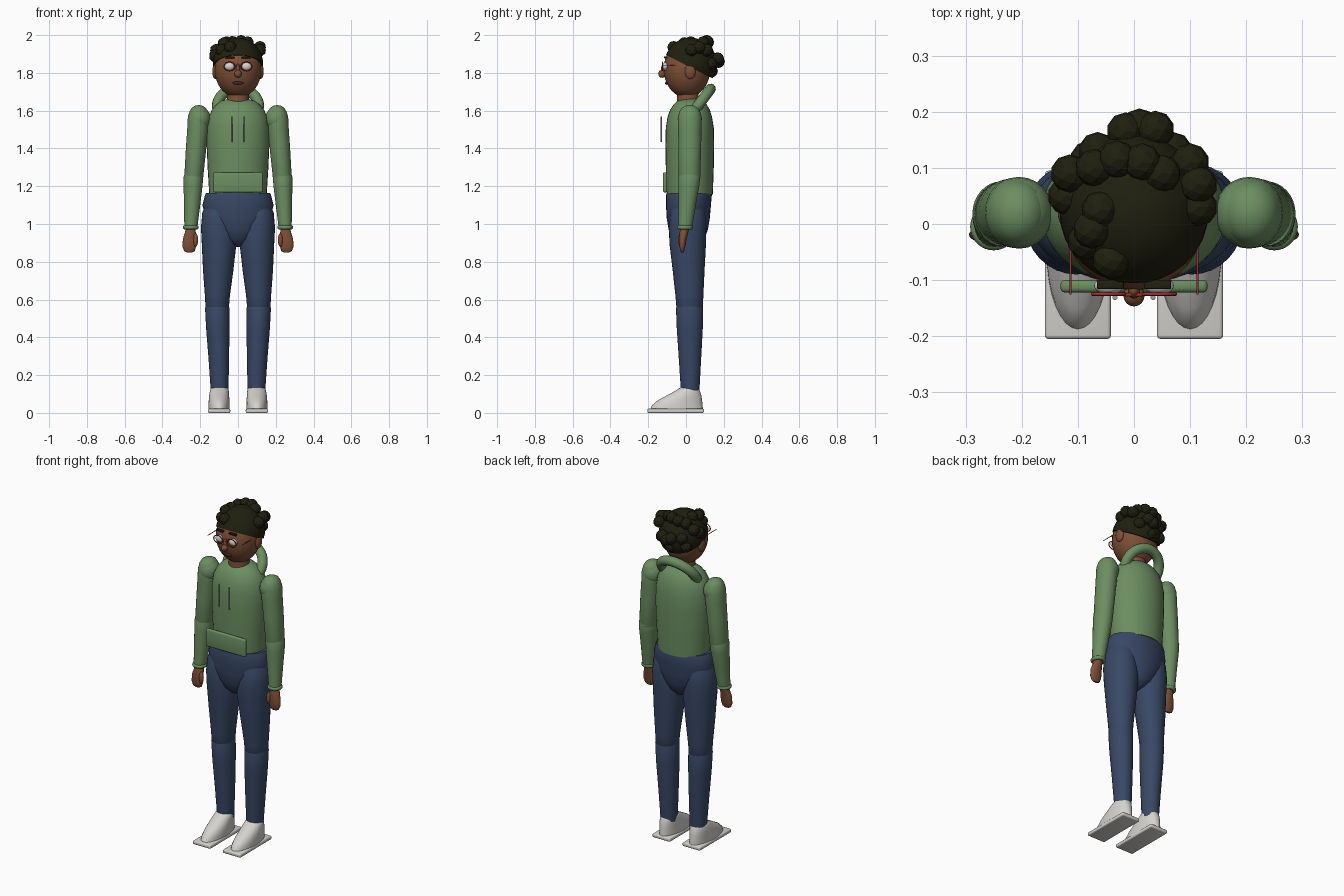
import bpy, bmesh, math
from mathutils import Vector, Matrix


def mat(name, *rgb):
    m = bpy.data.materials.new(name)
    m.diffuse_color = (*rgb, 1)
    return m


GREEN = mat("green_fabric", 0.15, 0.27, 0.12)
DENIM = mat("blue_denim", 0.04, 0.064, 0.13)
SKIN = mat("brown_skin", 0.21, 0.08, 0.038)
HAIR = mat("dark_hair", 0.014, 0.014, 0.005)
WHITE = mat("off_white", 0.66, 0.65, 0.62)
RED = mat("red_frame", 0.36, 0.03, 0.03)
LIP = mat("dark_lip", 0.06, 0.018, 0.014)
GREY = mat("grey_cord", 0.36, 0.36, 0.36)


def finish(name, bm, material, angle=40):
    bmesh.ops.recalc_face_normals(bm, faces=bm.faces)
    me = bpy.data.meshes.new(name)
    bm.to_mesh(me)
    bm.free()
    me.materials.append(material)
    if angle:
        for p in me.polygons:
            p.use_smooth = True
        me.set_sharp_from_angle(angle=math.radians(angle))
    ob = bpy.data.objects.new(name, me)
    bpy.context.collection.objects.link(ob)
    return ob


def loft(name, rings, material, side=1, n=32):
    """Stack of ellipses given as (z, x, y, rx, ry)."""
    bm = bmesh.new()
    loops = []
    for z, x, y, rx, ry in rings:
        loops.append([bm.verts.new((side * x + rx * math.cos(a), y + ry * math.sin(a), z))
                      for a in (2 * math.pi * i / n for i in range(n))])
    for lo, hi in zip(loops, loops[1:]):
        for i in range(n):
            j = (i + 1) % n
            bm.faces.new((lo[i], lo[j], hi[j], hi[i]))
    bm.faces.new(loops[0])
    bm.faces.new(loops[-1])
    return finish(name, bm, material)


def ball(name, loc, radii, material, seg=24):
    bm = bmesh.new()
    bmesh.ops.create_uvsphere(bm, u_segments=seg, v_segments=seg // 2, radius=1,
                              matrix=Matrix.LocRotScale(Vector(loc), None, Vector(radii)))
    return finish(name, bm, material)


def box(name, loc, size, material, bevel=0.0):
    bm = bmesh.new()
    bmesh.ops.create_cube(bm, size=1, matrix=Matrix.LocRotScale(Vector(loc), None, Vector(size)))
    if bevel:
        bmesh.ops.bevel(bm, geom=bm.edges[:], offset=bevel, segments=3, profile=0.5,
                        affect='EDGES')
    return finish(name, bm, material)


def rod(name, a, b, r, material):
    a, b = Vector(a), Vector(b)
    bm = bmesh.new()
    rot = (b - a).to_track_quat('Z', 'Y')
    bmesh.ops.create_cone(bm, cap_ends=True, segments=10, radius1=r, radius2=r,
                          depth=(b - a).length,
                          matrix=Matrix.LocRotScale((a + b) / 2, rot, None))
    return finish(name, bm, material)


def ring(name, loc, R, r, tilt, material, squash=1.0, n=36, k=12):
    bm = bmesh.new()
    v = [[bm.verts.new(((R + r * math.cos(b)) * math.cos(a),
                        (R + r * math.cos(b)) * math.sin(a) * squash, r * math.sin(b)))
          for b in (2 * math.pi * j / k for j in range(k))]
         for a in (2 * math.pi * i / n for i in range(n))]
    for i in range(n):
        for j in range(k):
            i2, j2 = (i + 1) % n, (j + 1) % k
            bm.faces.new((v[i][j], v[i2][j], v[i2][j2], v[i][j2]))
    bm.transform(Matrix.Translation(loc) @ Matrix.Rotation(tilt, 4, 'X'))
    return finish(name, bm, material)


# Hooded top: body, hood roll, pocket
loft("torso", [(1.155, 0, .02, .152, .122), (1.3, 0, .02, .161, .127), (1.42, 0, .02, .166, .129),
               (1.51, 0, .02, .165, .127), (1.565, 0, .02, .156, .118), (1.605, 0, .021, .138, .105),
               (1.635, 0, .022, .113, .086), (1.653, 0, .023, .086, .066),
               (1.664, 0, .023, .05, .04)], GREEN)
ring("hood", (0, .064, 1.627), .11, .028, math.atan2(.8, .6), GREEN)
box("pocket", (0, -.111, 1.22), (.262, .022, .105), GREEN, .008)

# Hips
loft("hips", [(1.165, 0, .016, .168, .118), (1.155, 0, .016, .174, .121), (1.1, 0, .013, .188, .119),
              (1.03, 0, .012, .172, .114), (.97, 0, .012, .135, .104), (.92, 0, .012, .088, .085),
              (.89, 0, .012, .045, .055), (.878, 0, .012, .012, .02)], DENIM)

for s, tag in ((-1, "right"), (1, "left")):
    # Leg
    loft("thigh_" + tag, [(1.12, .1, .012, .06, .07), (1.06, .104, .01, .085, .092),
                          (.98, .103, .009, .093, .099), (.9, .1, .009, .092, .097),
                          (.75, .105, .014, .08, .084), (.62, .109, .018, .066, .074),
                          (.56, .11, .019, .062, .070), (.53, .11, .019, .05, .055)], DENIM, s)
    loft("calf_" + tag, [(.1, .097, .022, .046, .048), (.3, .102, .021, .055, .060),
                         (.45, .107, .02, .062, .069), (.555, .11, .019, .0645, .072),
                         (.6, .11, .019, .05, .055)], DENIM, s)
    # Shoe
    loft("shoe_" + tag, [(.015, .1, -.05, .056, .14), (.04, .1, -.046, .056, .134),
                         (.065, .1, -.033, .055, .118), (.09, .1, -.012, .053, .094),
                         (.115, .099, .007, .050, .067), (.13, .098, .015, .045, .052),
                         (.138, .098, .02, .036, .04)], WHITE, s)
    box("sole_" + tag, (s * .1, -.055, .011), (.118, .3, .022), WHITE, .007)
    # Sleeve
    loft("upper_sleeve_" + tag, [(1.2, .237, .018, .04, .045), (1.24, .235, .018, .05, .057),
                                 (1.4, .222, .02, .054, .06), (1.5, .213, .02, .056, .062),
                                 (1.56, .209, .02, .057, .063), (1.595, .208, .02, .049, .055),
                                 (1.615, .208, .02, .037, .042), (1.626, .208, .02, .02, .022),
                                 (1.629, .208, .02, .004, .004)], GREEN, s)
    ball("shoulder_" + tag, (s * .205, .02, 1.555), (.061, .064, .068), GREEN)
    loft("lower_sleeve_" + tag, [(.975, .25, -.005, .034, .036), (1.1, .243, .006, .043, .046),
                                 (1.2, .238, .015, .050, .055), (1.25, .236, .018, .052, .058),
                                 (1.29, .233, .018, .04, .045)], GREEN, s)
    ring("cuff_" + tag, (s * .25, -.005, .982), .031, .011, 0, GREEN)
    # Hand
    loft("hand_" + tag, [(.85, .257, -.02, .015, .006), (.857, .257, -.02, .028, .01),
                         (.88, .258, -.019, .036, .015), (.92, .256, -.017, .036, .02),
                         (.96, .252, -.01, .028, .023), (.985, .25, -.005, .024, .024)], SKIN, s)
    ball("thumb_" + tag, (s * .224, -.028, .915), (.013, .013, .036), SKIN, 16)
    # Face pairs and eyewear
    ball("ear_" + tag, (s * .12, .022, 1.808), (.016, .029, .04), SKIN)
    ball("eye_" + tag, (s * .045, -.11, 1.834), (.026, .016, .021), WHITE)
    ring("lens_rim_" + tag, (s * .045, -.125, 1.834), .029, .003, math.pi / 2, RED, .8)
    rod("temple_" + tag, (s * .113, -.126, 1.84), (s * .113, .01, 1.84), .002, RED)
    box("eyebrow_" + tag, (s * .042, -.108, 1.882), (.048, .016, .011), HAIR, .003)
    # Drawstring
    rod("drawstring_" + tag, (s * .034, -.131, 1.435), (s * .034, -.131, 1.57), .0045, GREY)

# Head and neck
loft("neck", [(1.63, 0, .012, .064, .062), (1.67, 0, .01, .057, .057), (1.74, 0, .01, .057, .057)], SKIN)
ball("head", (0, .005, 1.82), (.124, .123, .152), SKIN, 36)
ball("nose_tip", (0, -.127, 1.795), (.019, .02, .021), SKIN, 16)
ball("nose_bridge", (0, -.119, 1.818), (.011, .014, .03), SKIN, 16)
ball("mouth", (0, -.102, 1.746), (.03, .009, .009), LIP, 16)
rod("glasses_bridge", (-.017, -.126, 1.838), (.017, -.126, 1.838), .003, RED)

# Hair cap, cut by a plane falling to the nape
bm = bmesh.new()
bmesh.ops.create_uvsphere(bm, u_segments=32, v_segments=20, radius=1,
                          matrix=Matrix.LocRotScale(Vector((0, .025, 1.848)), None,
                                                    Vector((.133, .139, .138))))
res = bmesh.ops.bisect_plane(bm, geom=bm.verts[:] + bm.edges[:] + bm.faces[:],
                             plane_co=(0, -.1, 1.892), plane_no=(0, .5, 1), clear_inner=True)
bmesh.ops.contextual_create(bm, geom=[e for e in res['geom_cut'] if isinstance(e, bmesh.types.BMEdge)])
finish("hair_cap", bm, HAIR)

# Faceted curls
curls = [(-.115, .09, 1.92), (-.12, .05, 1.89), (-.06, .025, 1.96), (-.075, -.01, 1.955),
         (-.04, -.065, 1.935), (-.085, -.03, 1.92), (-.07, .1, 1.95), (-.03, .115, 1.962),
         (.015, .11, 1.967), (.05, .09, 1.96), (.1, .11, 1.92), (.115, .07, 1.935),
         (.115, .03, 1.92), (-.015, .165, 1.87), (.01, .172, 1.86), (.038, .168, 1.875),
         (-.065, .13, 1.87), (.07, .13, 1.85), (0, .135, 1.81), (-.08, .115, 1.82)]
bm = bmesh.new()
for c in curls:
    bmesh.ops.create_icosphere(bm, subdivisions=2, radius=.034, matrix=Matrix.Translation(c))
finish("hair_curls", bm, HAIR, 0)
